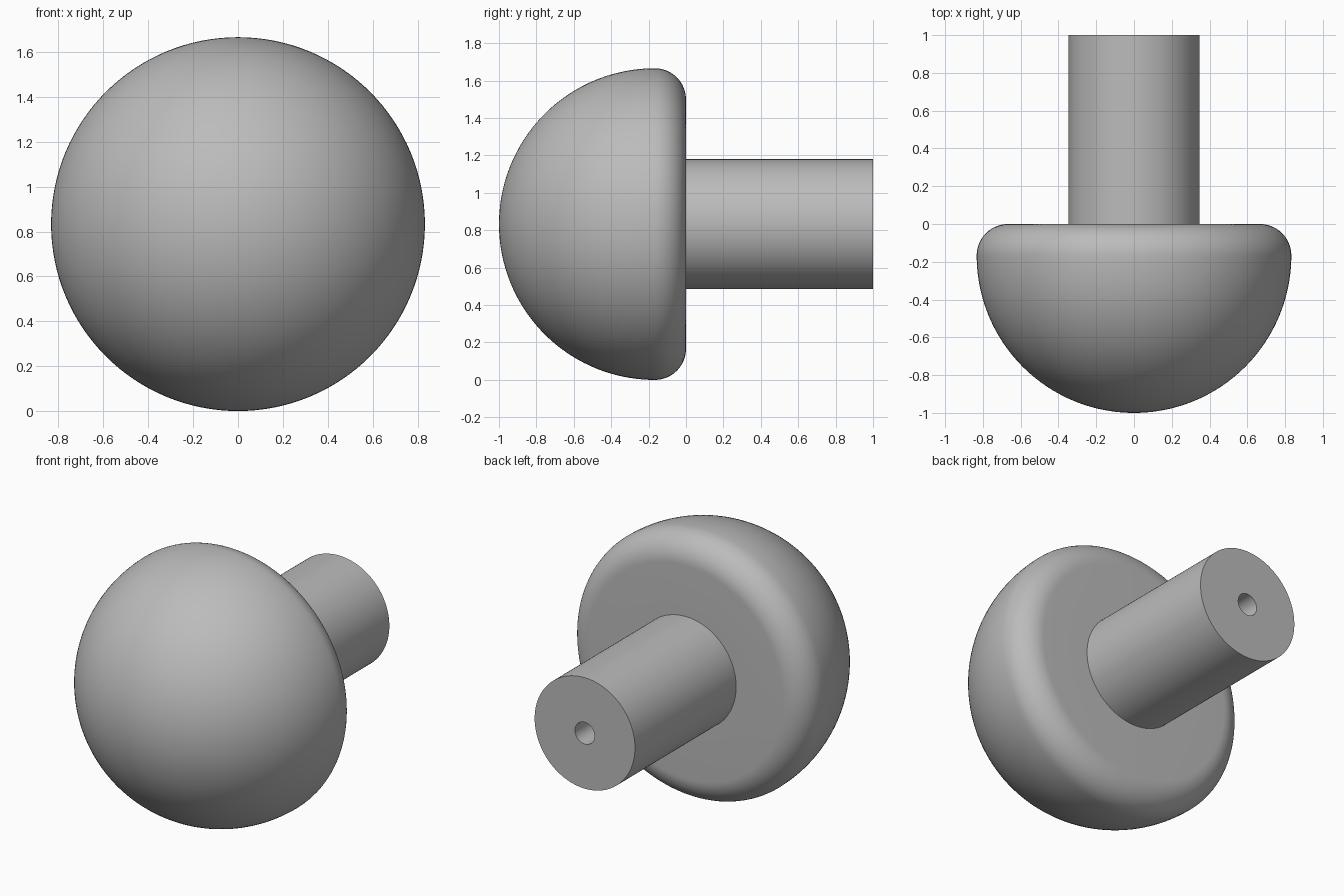
import bpy, bmesh
from math import sin, cos, pi, radians
from mathutils import Matrix, Vector

SEGMENTS = 128
AXIS_Z = 0.833
CAP_R, FILLET = 0.833, 0.167
STEM_R, STEM_END = 0.347, 1.0
HOLE_R, HOLE_DEPTH = 0.068, 0.6

cube = bpy.data.objects.get("Cube")
if cube:
    bpy.data.objects.remove(cube, do_unlink=True)

grey = bpy.data.materials.new("plain grey")
grey.use_nodes = True
colour = (0.5, 0.5, 0.5, 1)
grey.diffuse_color = colour
grey.node_tree.nodes["Principled BSDF"].inputs["Base Color"].default_value = colour


def arc(radius, centre_r, centre_y, start, end, steps):
    """Profile points (r, y) along an arc; angle zero points outward."""
    angles = [start + (end - start) * i / steps for i in range(steps + 1)]
    return [(centre_r + radius * cos(a), centre_y + radius * sin(a)) for a in angles]


def lathe(name, profile):
    """Revolve an (r, y) profile about the front-to-back axis."""
    bm = bmesh.new()
    verts = [bm.verts.new((r, y, 0)) for r, y in profile]
    edges = [bm.edges.new(pair) for pair in zip(verts, verts[1:])]
    bmesh.ops.spin(bm, geom=verts + edges, cent=(0, 0, 0), axis=(0, 1, 0),
                   angle=2 * pi, steps=SEGMENTS, use_merge=True)
    bmesh.ops.remove_doubles(bm, verts=bm.verts, dist=1e-5)
    bmesh.ops.recalc_face_normals(bm, faces=bm.faces)
    mesh = bpy.data.meshes.new(name)
    bm.to_mesh(mesh)
    bm.free()
    mesh.materials.append(grey)
    obj = bpy.data.objects.new(name, mesh)
    obj.location.z = AXIS_Z
    bpy.context.collection.objects.link(obj)
    bpy.ops.object.select_all(action="DESELECT")
    obj.select_set(True)
    bpy.context.view_layer.objects.active = obj
    bpy.ops.object.shade_smooth_by_angle(angle=radians(30))
    return obj


# Domed cap: hemisphere, rounded rim, flat back
dome = arc(CAP_R, 0, -FILLET, -pi / 2, 0, 40)
rim = arc(FILLET, CAP_R - FILLET, -FILLET, 0, pi / 2, 16)
lathe("domed_cap", dome + rim[1:] + [(STEM_R, 0), (0, 0)])

# Stem with a blind hole in its end
lathe("stem", [(0, 0), (STEM_R, 0), (STEM_R, STEM_END), (HOLE_R, STEM_END),
               (HOLE_R, STEM_END - HOLE_DEPTH), (0, STEM_END - HOLE_DEPTH)])
